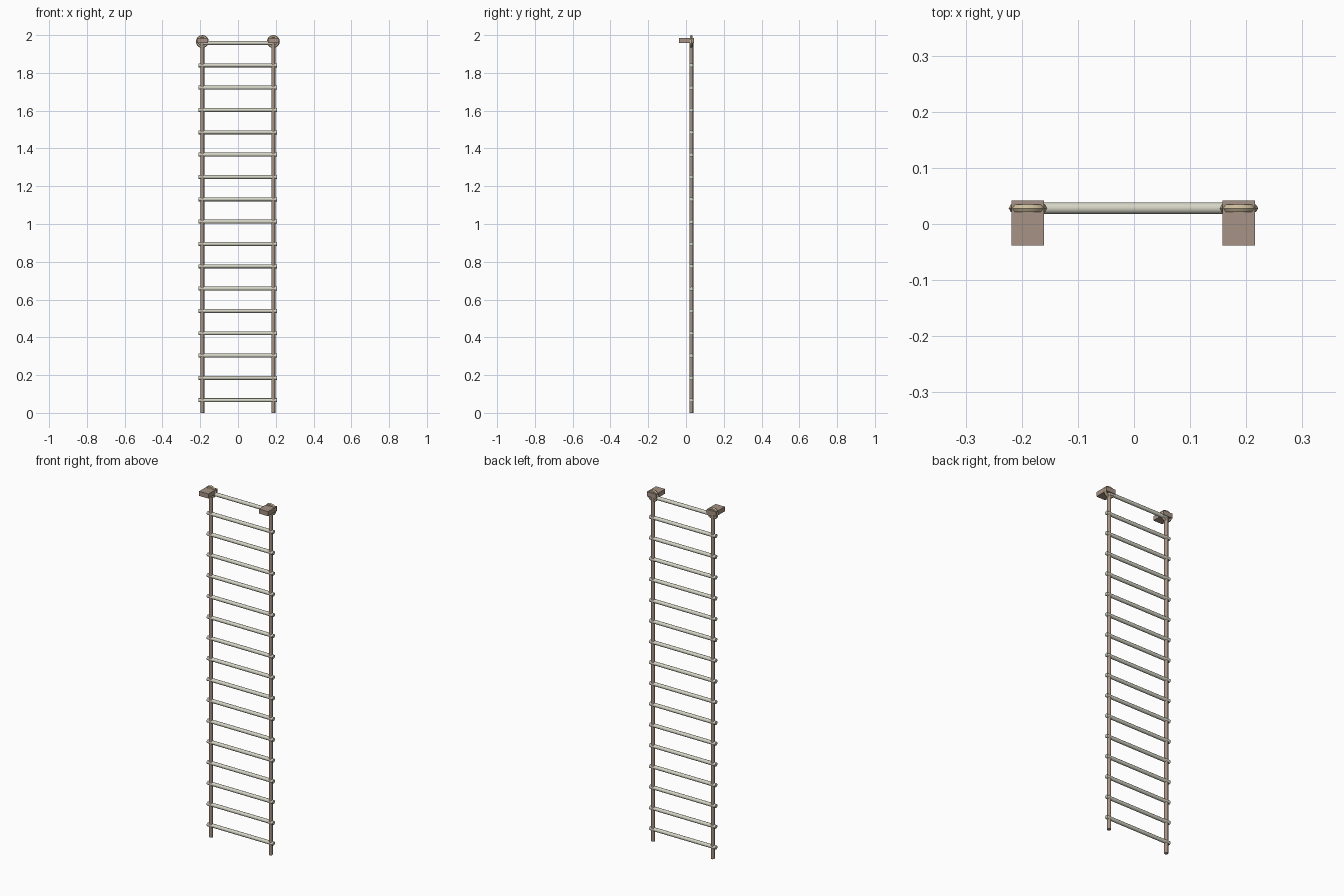
import bpy, math
from mathutils import Matrix

if "Cube" in bpy.data.objects:
    bpy.data.objects.remove(bpy.data.objects["Cube"])

def mat(name, c):
    m = bpy.data.materials.new(name)
    m.diffuse_color = (*c, 1)
    m.use_nodes = True
    m.node_tree.nodes["Principled BSDF"].inputs["Base Color"].default_value = m.diffuse_color
    return m

BROWN = mat("grey brown", (0.38, 0.29, 0.235))
PALE = mat("pale wood", (0.66, 0.66, 0.56))
TAN = mat("tan", (0.60, 0.50, 0.33))
Y = 0.028
SIDES = (("left", -0.189), ("right", 0.187))

def finish(name, m, smooth=True):
    o = bpy.context.object
    o.name = name
    o.data.materials.append(m)
    if smooth:
        bpy.ops.object.shade_smooth_by_angle(angle=math.radians(50))
    return o

def rod(name, r, length, loc, rot, m, sides=12):
    bpy.ops.mesh.primitive_cylinder_add(vertices=sides, radius=r, depth=length, location=loc, rotation=rot)
    return finish(name, m)

for side, x in SIDES:
    # upright rope
    rod(side + "_rope", 0.0105, 1.96, (x, Y, 0.98), (0, 0, 0), BROWN)
    # mounting block
    bpy.ops.mesh.primitive_cube_add(size=1, location=(x, 0.002, 1.972))
    o = finish(side + "_mount_block", BROWN, False)
    o.data.transform(Matrix.Diagonal((0.058, 0.08, 0.026, 1)))
    # hanging ring
    bpy.ops.mesh.primitive_torus_add(major_segments=16, minor_segments=6, major_radius=0.0265,
                                     minor_radius=0.0078, location=(x, Y, 1.966),
                                     rotation=(math.pi / 2, 0, 0))
    finish(side + "_ring", TAN)

# rungs, the top one ending at the ropes
for i in range(17):
    length = 0.416 if i < 16 else 0.376
    rod("rung_%02d" % (i + 1), 0.0105, length, (-0.002, Y, 0.067 + i * 0.1182),
        (0, math.pi / 2, 0), PALE)
